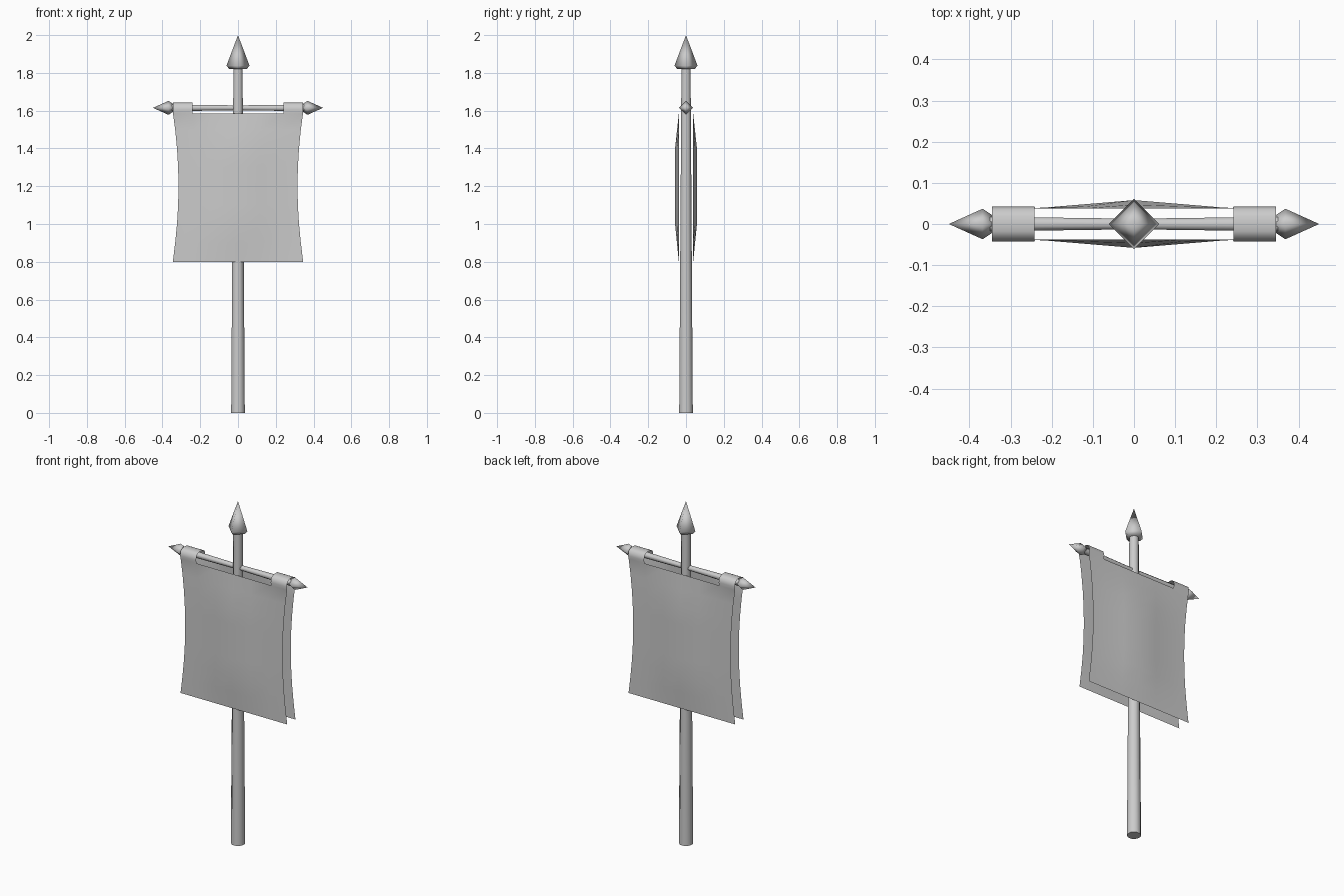
import bpy, bmesh, math
from mathutils import Matrix

cube = bpy.data.objects.get("Cube")
if cube:
    bpy.data.objects.remove(cube)

grey = bpy.data.materials.new("light grey")
grey.use_nodes = True
color = (0.6, 0.6, 0.6, 1)
grey.diffuse_color = color
grey.node_tree.nodes["Principled BSDF"].inputs["Base Color"].default_value = color

BAR_Z = 1.615
CLOTH_TOP = 1.585
LOOP_X = 0.24


def finish(name, bm, angle=50):
    mesh = bpy.data.meshes.new(name)
    bm.to_mesh(mesh)
    bm.free()
    mesh.materials.append(grey)
    obj = bpy.data.objects.new(name, mesh)
    bpy.context.collection.objects.link(obj)
    bpy.ops.object.select_all(action='DESELECT')
    obj.select_set(True)
    bpy.context.view_layer.objects.active = obj
    bpy.ops.object.shade_smooth_by_angle(angle=math.radians(angle))
    return obj


def turned(name, profile, sides, matrix=Matrix(), turn=0.0, angle=50):
    """Rings of (radius, height) joined around z, then placed by the matrix."""
    bm = bmesh.new()
    rings = []
    for r, h in profile:
        count = sides if r else 1
        rings.append([bm.verts.new((r * math.cos(turn + math.tau * i / sides),
                                    r * math.sin(turn + math.tau * i / sides), h))
                      for i in range(count)])
    for a, b in zip(rings, rings[1:]):
        for i in range(sides):
            j = (i + 1) % sides
            bm.faces.new([a[i], a[j], b[0]] if len(b) == 1 else [a[i], a[j], b[j], b[i]])
    for ring, flip in ((rings[0], True), (rings[-1], False)):
        if len(ring) > 1:
            bm.faces.new(ring[::-1] if flip else ring)
    bm.transform(matrix)
    return finish(name, bm, angle)


# Upright pole and its spear tip
turned("pole", [(0.039, 0), (0.026, 1.84)], 8, turn=math.pi / 8)
turned("pole_spearhead", [(0.046, 1.82), (0.061, 1.838), (0, 2.0)], 4, angle=100)

# Crossbar halves, each ending in a small pointed finial
for side, label in ((1, "left"), (-1, "right")):
    place = Matrix.Translation((0, 0, BAR_Z)) @ Matrix.Rotation(side * math.pi / 2, 4, 'Y')
    turned(label + "_crossbar", [(0.014, 0), (0.019, 0.35)], 8, place, math.pi / 8)
    turned(label + "_finial", [(0.02, 0.342), (0.037, 0.368), (0, 0.45)], 4, place, angle=100)


def half_width(z):
    return min(0.345, 0.315 + 0.03 * ((z - 1.2) / 0.39) ** 2)


def bulge(x, z):
    rise = min(1, max(0, (z - 0.8) / 0.2), max(0, (CLOTH_TOP - z) / 0.185))
    return 0.02 * rise * max(0, 1 - abs(x) / LOOP_X)


# Cloth: one sheet up the front, over the bar by two loops, and down the back
heights = [0.8 + 0.1 * i for i in range(8)] + [CLOTH_TOP]
front = [(-0.038, z) for z in heights]
arch = [(-0.043, 1.605), (-0.036, 1.632), (-0.018, 1.642)]
half = front + arch
path = half + [(-y, z) for y, z in reversed(half)]
columns = [-1, -0.7, -0.35, 0, 0.35, 0.7, 1]
bm = bmesh.new()
grid = []
for y, z in path:
    row = []
    for u in columns:
        x = u * half_width(z)
        row.append(bm.verts.new((x, y + math.copysign(bulge(x, z), y), z)))
    grid.append(row)
last = len(columns) - 2
for i in range(len(path) - 1):
    over_bar = max(path[i][1], path[i + 1][1]) > CLOTH_TOP
    for j in range(last + 1):
        if over_bar and 0 < j < last:
            continue
        bm.faces.new([grid[i][j], grid[i][j + 1], grid[i + 1][j + 1], grid[i + 1][j]])
bmesh.ops.delete(bm, geom=[v for v in bm.verts if not v.link_faces], context='VERTS')
finish("cloth_banner", bm, 60)
